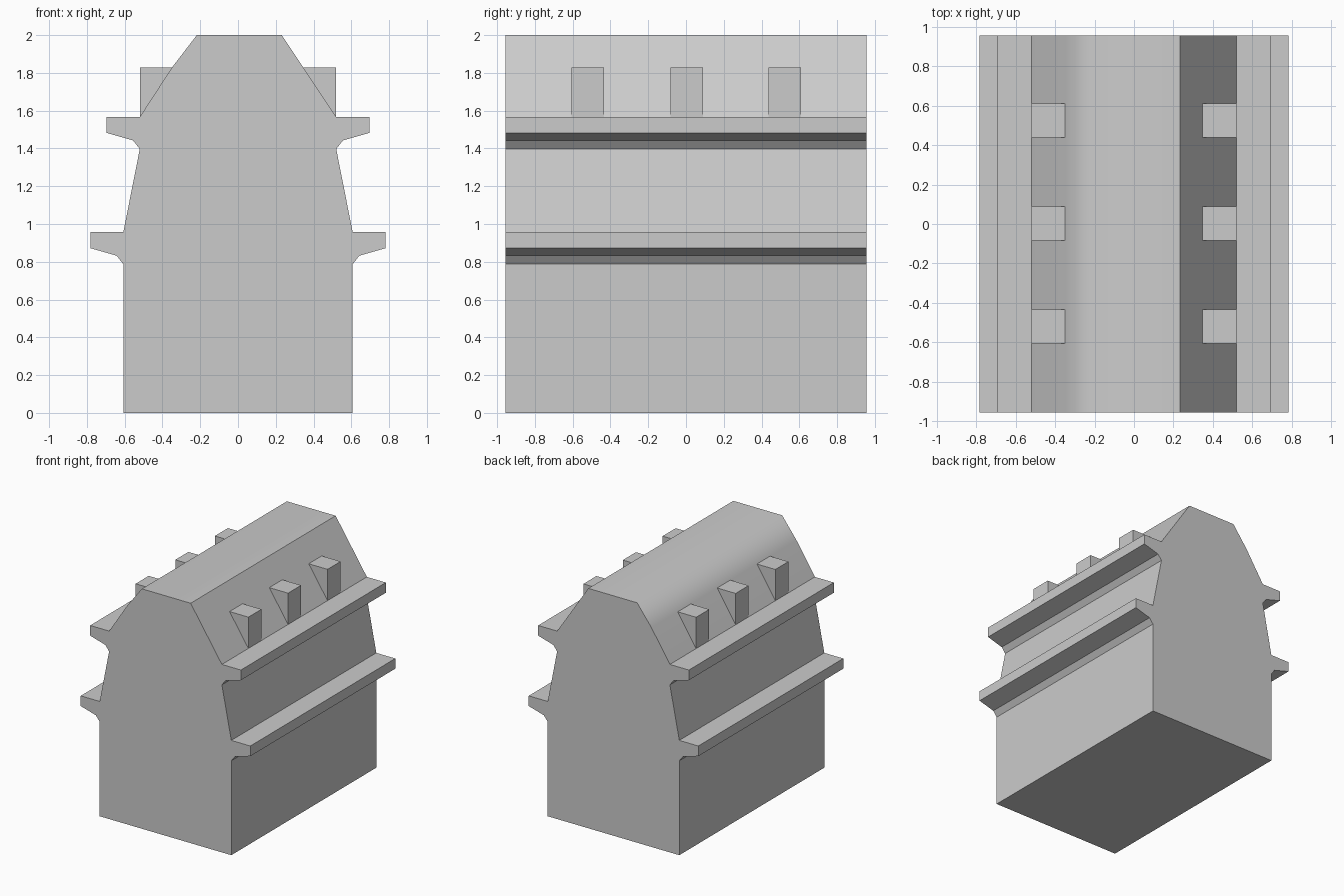
import bpy, bmesh

if "Cube" in bpy.data.objects:
    bpy.data.objects.remove(bpy.data.objects["Cube"])

HALF_LENGTH = 0.955


def extrude_profile(name, points, y0, y1):
    """Extrude an x-z outline along y into a closed solid."""
    bm = bmesh.new()
    face = bm.faces.new([bm.verts.new((x, y0, z)) for x, z in points])
    ext = bmesh.ops.extrude_face_region(bm, geom=[face])
    verts = [v for v in ext["geom"] if isinstance(v, bmesh.types.BMVert)]
    bmesh.ops.translate(bm, vec=(0, y1 - y0, 0), verts=verts)
    bmesh.ops.recalc_face_normals(bm, faces=bm.faces)
    mesh = bpy.data.meshes.new(name)
    bm.to_mesh(mesh)
    bm.free()
    obj = bpy.data.objects.new(name, mesh)
    bpy.context.collection.objects.link(obj)
    return obj


def ledge(x, z):
    """Wall-to-ledge outline: coved underside, lip and flat top."""
    return [(x, z - 0.17), (x + 0.035, z - 0.125), (x + 0.175, z - 0.085),
            (x + 0.175, z), (x, z)]


# House body: walls, two ledges and mansard roof in one cross-section
side = [(0.607, 0)] + ledge(0.607, 0.957) + ledge(0.52, 1.567)
left = [(-x, z) for x, z in reversed(side)]
roof = [(0.232, 2.0), (-0.218, 2.0), (-0.35, 1.828)]
body = extrude_profile("house_body", side + roof + left, -HALF_LENGTH, HALF_LENGTH)

# Soft shading over the left roof crease
for p in body.data.polygons:
    c, n = p.center, p.normal
    p.use_smooth = c.z > 1.6 and abs(n.y) < 0.5 and c.x < 0.1
weighted = body.modifiers.new("roof_normals", "WEIGHTED_NORMAL")
weighted.keep_sharp = True

# Wedge dormers, three on each roof slope, slightly sunk into the roof
for label, s in (("right", 1), ("left", -1)):
    for i, y in enumerate((-0.52, 0.003, 0.523)):
        wedge = [(s * 0.52, 1.56), (s * 0.52, 1.828), (s * 0.343, 1.828), (s * 0.51, 1.56)]
        extrude_profile(f"dormer_{label}_{i + 1}", wedge, y - 0.086, y + 0.086)
